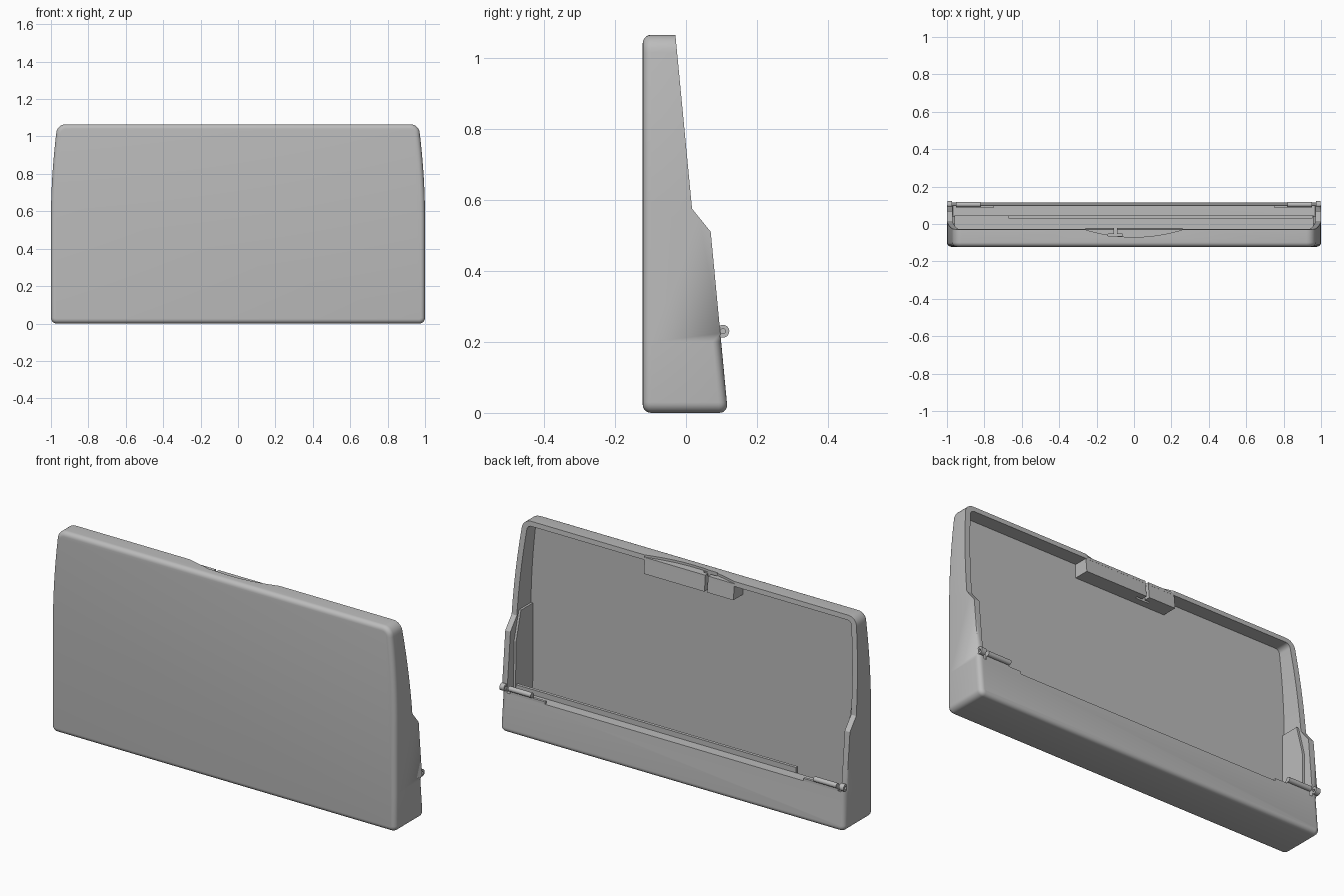
import bpy, bmesh, math
from mathutils import Vector

cube = bpy.data.objects.get("Cube")
if cube:
    bpy.data.objects.remove(cube, do_unlink=True)

grey = bpy.data.materials.new("plain grey")
grey.use_nodes = True
grey.diffuse_color = (0.5, 0.5, 0.5, 1)
grey.node_tree.nodes["Principled BSDF"].inputs["Base Color"].default_value = (0.5, 0.5, 0.5, 1)


def finish(name, bm):
    bmesh.ops.recalc_face_normals(bm, faces=bm.faces[:])
    mesh = bpy.data.meshes.new(name)
    bm.to_mesh(mesh)
    bm.free()
    mesh.materials.append(grey)
    ob = bpy.data.objects.new(name, mesh)
    bpy.context.collection.objects.link(ob)
    return ob


def prism(name, points, offset):
    """Extrude a closed 3D polygon along an offset."""
    bm = bmesh.new()
    face = bm.faces.new([bm.verts.new(p) for p in points])
    ext = bmesh.ops.extrude_face_region(bm, geom=[face])
    moved = [v for v in ext["geom"] if isinstance(v, bmesh.types.BMVert)]
    bmesh.ops.translate(bm, verts=moved, vec=Vector(offset))
    return finish(name, bm)


def box(name, x, y, z):
    pts = [(x[0], y[0], z[0]), (x[1], y[0], z[0]), (x[1], y[1], z[0]), (x[0], y[1], z[0])]
    return prism(name, pts, (0, 0, z[1] - z[0]))


def barrel(name, x, r, y=0.104, z=0.23, sides=24):
    pts = [(x[0], y + r * math.cos(2 * math.pi * i / sides), z + r * math.sin(2 * math.pi * i / sides))
           for i in range(sides)]
    return prism(name, pts, (x[1] - x[0], 0, 0))


def boolean(ob, tool, op="DIFFERENCE"):
    mod = ob.modifiers.new("cut", "BOOLEAN")
    mod.operation, mod.object, mod.solver = op, tool, "EXACT"
    bpy.context.view_layer.objects.active = ob
    bpy.ops.object.modifier_apply(modifier=mod.name)
    bpy.data.objects.remove(tool, do_unlink=True)


def outline(inset, bottom, top, r_low, r_top):
    """Right half of the case outline from bottom to top, mirrored to the left."""
    half = []
    w, wt = 1 - inset, 0.972 - inset
    for i in range(7):
        a = math.pi / 2 * i / 6
        half.append((w - r_low + r_low * math.sin(a), bottom + r_low - r_low * math.cos(a)))
    if bottom < 0.2:
        half.append((w, 0.2))
    z_start, z_end = 0.55, top - r_top
    for i in range(9):
        t = i / 8
        half.append((w + (wt - w) * t ** 2, z_start + (z_end - z_start) * t))
    for i in range(1, 7):
        a = math.pi / 2 * i / 6
        half.append((wt - r_top + r_top * math.cos(a), z_end + r_top * math.sin(a)))
    return half + [(-x, z) for x, z in reversed(half)]


# Outer body: tapered slab with rounded front rim and rounded lower back
def back_y(z):
    return 0.118 - 0.095 * z


bm = bmesh.new()
pts = outline(0, 0, 1.065, 0.03, 0.05)
n = len(pts)
front = [bm.verts.new((x, -0.122, z)) for x, z in pts]
back = [bm.verts.new((x, back_y(z), z)) for x, z in pts]
bm.faces.new(front)
low = [v for v in back if v.co.z < 0.21]
high = [v for v in back if v.co.z > 0.19]
bm.faces.new(low)
bm.faces.new(high)
for i in range(n):
    j = (i + 1) % n
    bm.faces.new((front[i], front[j], back[j], back[i]))
bmesh.ops.recalc_face_normals(bm, faces=bm.faces[:])
rim = []
for ring in (front, back):
    for i in range(n):
        a, b = ring[i], ring[(i + 1) % n]
        if ring is front or max(a.co.z, b.co.z) < 0.21:
            rim.append(bm.edges.get((a, b)))
bmesh.ops.bevel(bm, geom=rim, offset=0.024, segments=5, profile=0.5, affect="EDGES")
shell = finish("case_shell", bm)

# Stepped back edge of the side walls
step = [(0.0696, 0.51), (0.017, 0.575), (-0.03, 1.066), (-0.03, 1.2), (0.3, 1.2), (0.3, 0.51)]
boolean(shell, prism("step_cutter", [(-1.2, y, z) for y, z in step], (2.4, 0, 0)))

# Open tray and the pocket below the ledge
tray = outline(0.03, 0.2, 1.04, 0.004, 0.025)
boolean(shell, prism("tray_cutter", [(x, -0.1, z) for x, z in tray], (0, 0.4, 0)))
boolean(shell, box("pocket_cutter", (-0.96, 0.96), (-0.1, 0.045), (0.03, 0.25)))

# Latch block hanging from the top wall, with thumb scoop and T slot
latch = [(-0.11, 0.97), (-0.021, 0.97), (-0.03, 1.06), (-0.11, 1.06)]
boolean(shell, prism("latch_block", [(-0.26, y, z) for y, z in latch], (0.52, 0, 0)), "UNION")
scoop = [(-0.26 + 0.52 * i / 24, -0.03 - 0.04 * (1 - (i / 12 - 1) ** 2)) for i in range(25)]
scoop = [(x, y, 1.053) for x, y in scoop + [(0.26, 0.1), (-0.26, 0.1)]]
boolean(shell, prism("scoop_cutter", scoop, (0, 0, 0.1)))
slot = [(0.008, 0.05), (0.008, -0.053), (0.038, -0.053), (0.038, -0.065)]
slot = slot + [(-x, y) for x, y in reversed(slot)]
boolean(shell, prism("slot_cutter", [(x - 0.1, y, 0.9) for x, y in slot], (0, 0, 0.3)))

bpy.ops.object.select_all(action="DESELECT")
shell.select_set(True)
bpy.context.view_layer.objects.active = shell
bpy.ops.object.shade_smooth_by_angle(angle=math.radians(30))

# Low ridge along the front of the ledge
box("ledge_ridge", (-0.67, 0.955), (0.03, 0.046), (0.17, 0.228))

# Hinges and inner side ribs
for side, s in (("left", 1), ("right", -1)):
    def span(a, b):
        return tuple(sorted((s * a, s * b)))

    lug = barrel(side + "_hinge_lug", span(0.972, 0.998), 0.018)
    boolean(lug, barrel("pin_hole_cutter", span(0.96, 1.02), 0.007))
    rod = barrel(side + "_hinge_barrel", span(0.82, 0.952), 0.013)
    for ob in (lug, rod):
        bpy.ops.object.select_all(action="DESELECT")
        ob.select_set(True)
        bpy.context.view_layer.objects.active = ob
        bpy.ops.object.shade_smooth_by_angle(angle=math.radians(30))
    box(side + "_hinge_foot", span(0.82, 0.952), (0.088, 0.099), (0.195, 0.23))
    box(side + "_hinge_stop", span(0.75, 0.82), (0.085, 0.099), (0.195, 0.213))
    rib = [(-0.1, 0.19), (0.045, 0.19), (0.04, 0.45), (0.0, 0.6), (-0.1, 0.6)]
    prism(side + "_wall_rib", [(s * 0.958, y, z) for y, z in rib], (s * 0.016, 0, 0))
